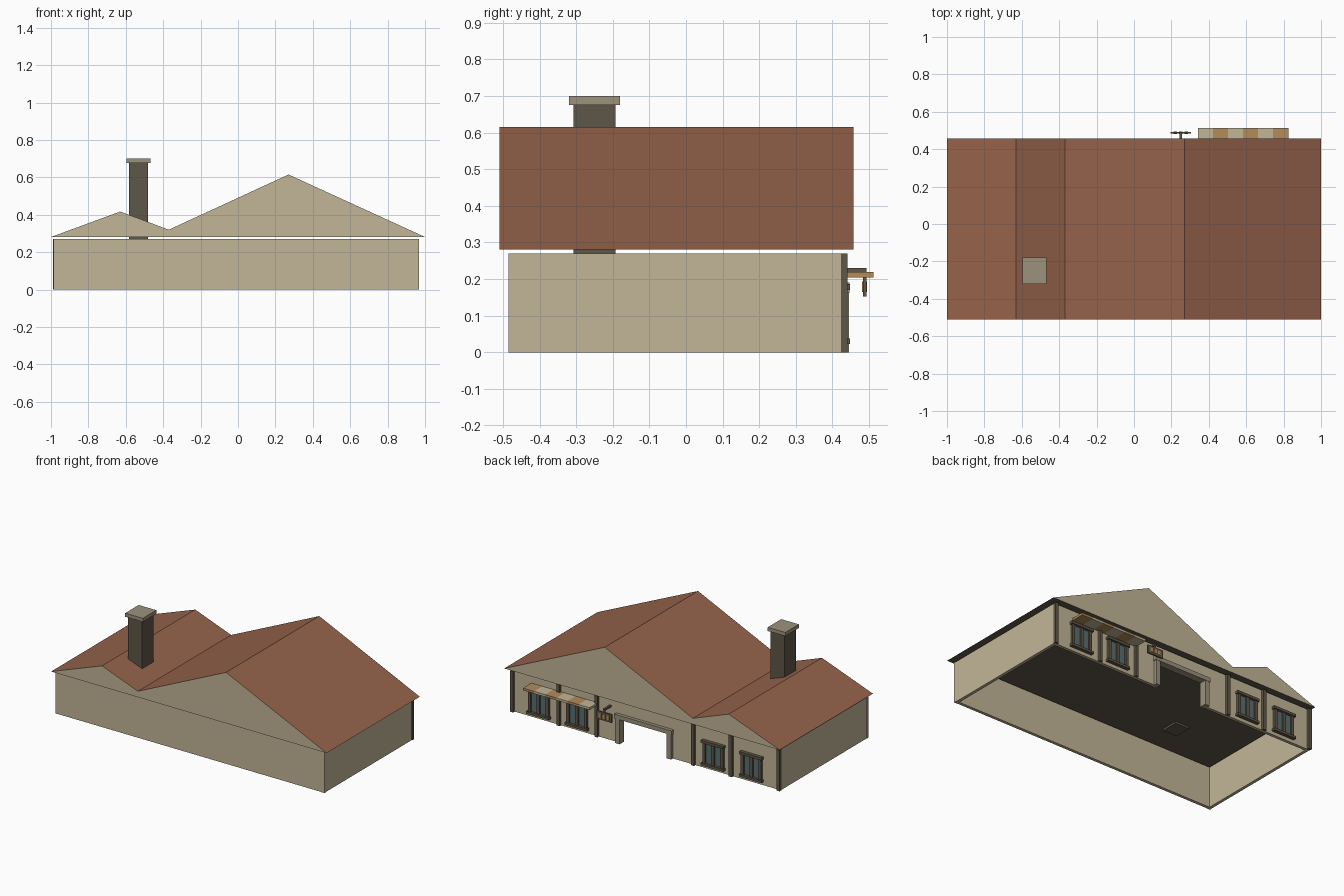
import bpy

if "Cube" in bpy.data.objects:
    bpy.data.objects.remove(bpy.data.objects["Cube"], do_unlink=True)


def material(name, r, g, b):
    """Flat material from 0-255 display values, stored as linear."""
    lin = [((c / 255 + 0.055) / 1.055) ** 2.4 for c in (r, g, b)] + [1.0]
    m = bpy.data.materials.new(name)
    m.use_nodes = True
    m.diffuse_color = lin
    bsdf = next(n for n in m.node_tree.nodes if n.type == 'BSDF_PRINCIPLED')
    bsdf.inputs["Base Color"].default_value = lin
    return m


PLASTER = material("plaster", 194, 182, 151)
TILE = material("roof_tile", 150, 99, 76)
DARK = material("dark_wood", 95, 86, 71)
STONE = material("pale_stone", 156, 146, 125)
OCHRE = material("ochre_cloth", 178, 140, 92)
GLASS = material("window_glass", 88, 110, 114)


def make(name, verts, faces, mats):
    me = bpy.data.meshes.new(name)
    me.from_pydata(verts, [], faces)
    for m in mats:
        me.materials.append(m)
    ob = bpy.data.objects.new(name, me)
    bpy.context.collection.objects.link(ob)
    return ob


def box(name, x, y, z, mat):
    """Box from (min, max) pairs."""
    verts = [(a, b, c) for a in x for b in y for c in z]
    faces = [(0, 1, 3, 2), (4, 6, 7, 5), (0, 4, 5, 1),
             (2, 3, 7, 6), (0, 2, 6, 4), (1, 5, 7, 3)]
    return make(name, verts, faces, [mat])


def around(c, half):
    return (c - half, c + half)


# Main dimensions
LEFT, RIGHT = 0.965, -0.985
FRONT, BACK = -0.483, 0.425
TOP, THICK = 0.27, 0.02
DOOR, DOOR_TOP = 0.18, 0.17
WALL_Z = (0, TOP)

# Walls, open below, with a doorway at the back
box("front_wall", (RIGHT, LEFT), (FRONT, FRONT + THICK), WALL_Z, PLASTER)
box("left_wall", (LEFT - THICK, LEFT), (FRONT + THICK, BACK - THICK), WALL_Z, PLASTER)
box("right_wall", (RIGHT, RIGHT + THICK), (FRONT + THICK, BACK - THICK), WALL_Z, PLASTER)
back_y = (BACK - THICK, BACK)
box("back_wall_left", (DOOR, LEFT), back_y, WALL_Z, PLASTER)
box("back_wall_right", (RIGHT, -DOOR), back_y, WALL_Z, PLASTER)
box("back_wall_lintel", (-DOOR, DOOR), back_y, (DOOR_TOP, TOP), PLASTER)

# Corner strips at the front
for side, x in (("left", LEFT - 0.008), ("right", RIGHT + 0.008)):
    box(side + "_front_corner", around(x, 0.01), around(FRONT + 0.008, 0.01), WALL_Z, PLASTER)

# Timber posts along the back
for i, x in enumerate((LEFT - 0.008, 0.62, 0.345, -0.355, -0.63, RIGHT + 0.008)):
    box(f"back_post_{i + 1}", around(x, 0.011), (BACK - 0.002, 0.441), WALL_Z, DARK)

# Double gabled roof: tiles on the slopes, plaster gables, dark soffit
profile = [(-1, 0.281), (1, 0.281), (0.27, 0.615), (-0.37, 0.32), (-0.63, 0.417)]
n = len(profile)
verts = [(x, y, z) for y in (-0.51, 0.457) for x, z in profile]
faces = [tuple(range(n)), tuple(range(2 * n - 1, n - 1, -1))]
faces += [(i, i + n, (i + 1) % n + n, (i + 1) % n) for i in range(n)]
roof = make("roof", verts, faces, [TILE, PLASTER, DARK])
for f in roof.data.polygons:
    f.material_index = 1 if abs(f.normal.y) > 0.9 else 2 if f.normal.z < -0.9 else 0

# Chimney
box("chimney_stack", around(-0.531, 0.051), around(-0.25, 0.058), (0.268, 0.68), DARK)
box("chimney_cap", around(-0.531, 0.064), around(-0.25, 0.07), (0.676, 0.7), STONE)

# Doorway frame
for side, s in (("left", 1), ("right", -1)):
    box(side + "_door_jamb", around(s * 0.187, 0.016), (BACK - 0.026, 0.445), (0, DOOR_TOP), STONE)
box("door_head", around(0, 0.208), (BACK - 0.026, 0.447), (DOOR_TOP - 0.008, 0.19), STONE)

# Windows: two panes each, framed in timber with a head and a sill
for i, x in enumerate((0.765, 0.487, -0.502, -0.78)):
    tag = f"window_{i + 1}"
    box(tag + "_glass", around(x, 0.066), (BACK - 0.001, 0.431), (0.032, 0.175), GLASS)
    for part, off, half in (("left_stile", 0.064, 0.01), ("mullion", 0, 0.011),
                            ("right_stile", -0.064, 0.01)):
        box(f"{tag}_{part}", around(x + off, half), (BACK, 0.441), (0.03, 0.178), DARK)
    box(tag + "_head", around(x, 0.082), (BACK, 0.448), (0.17, 0.187), DARK)
    box(tag + "_sill", around(x, 0.082), (BACK, 0.448), (0.022, 0.038), DARK)

# Striped awning
STRIPES, START, WIDTH = 6, 0.342, 0.0805
for i in range(STRIPES):
    x = START + i * WIDTH
    box(f"awning_stripe_{i + 1}", (x, x + WIDTH), (BACK, 0.512), (0.205, 0.22),
        OCHRE if i % 2 else PLASTER)

# Hanging sign on a bracket, with plain ochre panels on both faces
SIGN_X, SIGN_Y = 0.25, 0.488
box("sign_bracket", around(SIGN_X, 0.007), (BACK, 0.493), (0.219, 0.23), DARK)
box("sign_hanger", around(SIGN_X, 0.006), around(SIGN_Y, 0.004), (0.2, 0.22), DARK)
box("sign_board", around(SIGN_X, 0.056), around(SIGN_Y, 0.005), (0.152, 0.206), DARK)
for i in (-1, 0, 1):
    box(f"sign_panel_{i + 2}", around(SIGN_X + i * 0.029, 0.01), around(SIGN_Y, 0.0065),
        (0.165, 0.193), OCHRE)
